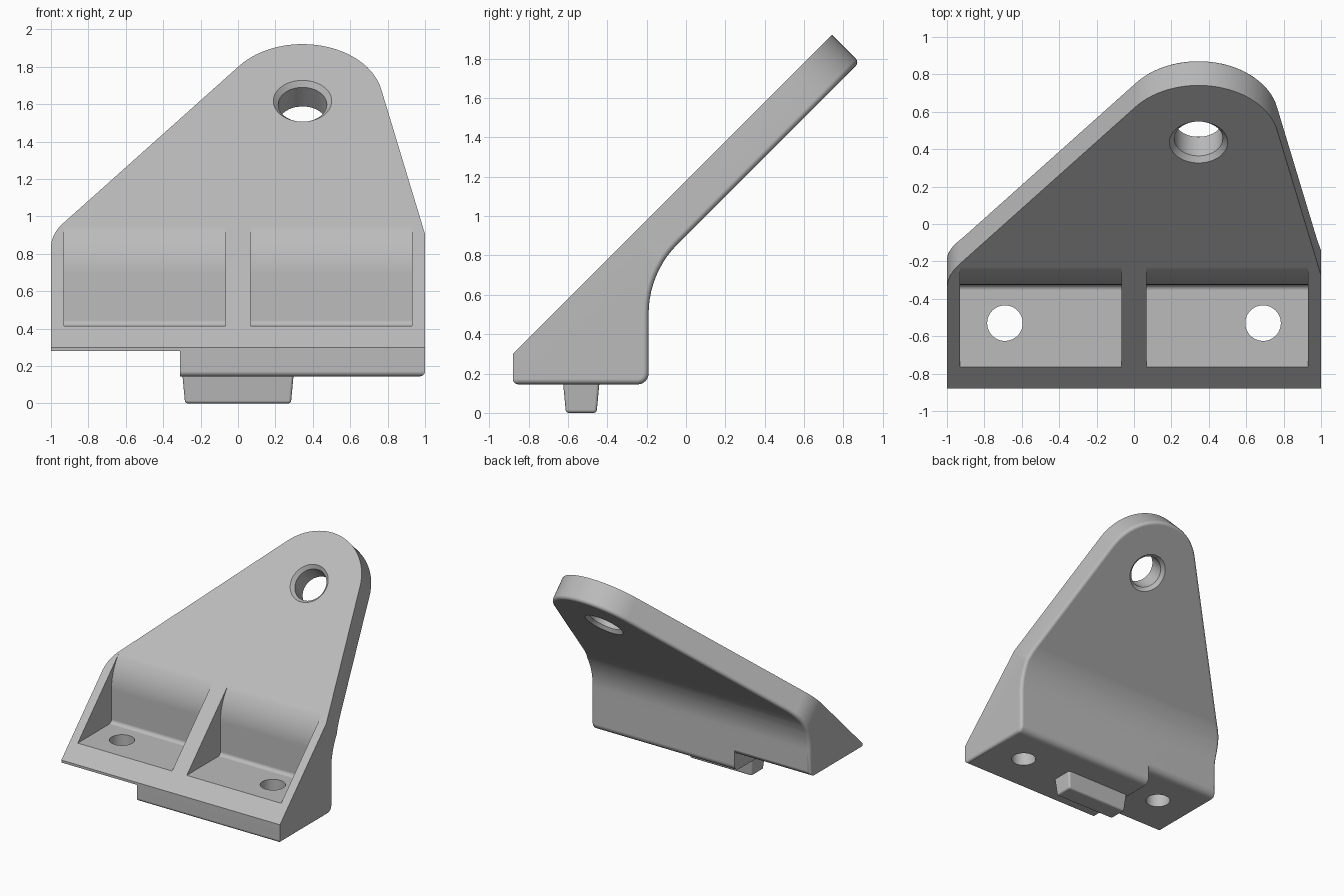
import bpy, bmesh, math
from mathutils import Vector

cube = bpy.data.objects.get("Cube")
if cube:
    bpy.data.objects.remove(cube, do_unlink=True)

grey = bpy.data.materials.new("plain_grey")
grey.use_nodes = True
colour = (0.5, 0.5, 0.5, 1)
grey.diffuse_color = colour
grey.node_tree.nodes["Principled BSDF"].inputs["Base Color"].default_value = colour

RISE = 1.18                                   # sloped face: z = y + RISE
NORMAL = Vector((0, -1, 1)).normalized()      # direction the sloped face looks


def rounded(corners, steps=10):
    """Turn (u, v, radius) corners into a filleted outline."""
    out = []
    for i, (u, v, r) in enumerate(corners):
        p = Vector((u, v))
        if not r:
            out.append(p)
            continue
        a = (Vector(corners[i - 1][:2]) - p).normalized()
        b = (Vector(corners[(i + 1) % len(corners)][:2]) - p).normalized()
        half = a.angle(b) / 2
        centre = p + (a + b).normalized() * r / math.sin(half)
        start = p + a * r / math.tan(half) - centre
        end = p + b * r / math.tan(half) - centre
        sweep = start.angle(end)
        for k in range(steps + 1):
            t = k / steps
            out.append(centre + (start * math.sin((1 - t) * sweep)
                                 + end * math.sin(t * sweep)) / math.sin(sweep))
    return out


def loft(name, rings):
    """Closed solid through a list of matching point rings."""
    bm = bmesh.new()
    loops = [[bm.verts.new(p) for p in ring] for ring in rings]
    n = len(loops[0])
    for lower, upper in zip(loops, loops[1:]):
        for i in range(n):
            j = (i + 1) % n
            bm.faces.new((lower[i], lower[j], upper[j], upper[i]))
    bm.faces.new(loops[0])
    bm.faces.new(loops[-1])
    bmesh.ops.recalc_face_normals(bm, faces=bm.faces)
    mesh = bpy.data.meshes.new(name)
    bm.to_mesh(mesh)
    bm.free()
    ob = bpy.data.objects.new(name, mesh)
    bpy.context.collection.objects.link(ob)
    return ob


def side_prism(name, corners, x0, x1):
    pts = rounded(corners)
    return loft(name, [[(x, p.x, p.y) for p in pts] for x in (x0, x1)])


def lathe(name, origin, axis, stations, sides=48):
    """Round solid with (radius, distance along axis) stations."""
    turn = Vector((0, 0, 1)).rotation_difference(axis)
    ring = [2 * math.pi * i / sides for i in range(sides)]
    return loft(name, [[origin + turn @ Vector((r * math.cos(a), r * math.sin(a), d))
                        for a in ring] for r, d in stations])


def activate(ob):
    bpy.ops.object.select_all(action='DESELECT')
    ob.select_set(True)
    bpy.context.view_layer.objects.active = ob


def combine(ob, cutter, operation):
    cutter.hide_render = True
    mod = ob.modifiers.new("cut", 'BOOLEAN')
    mod.operation, mod.solver, mod.object = operation, 'EXACT', cutter
    activate(ob)
    bpy.ops.object.modifier_apply(modifier=mod.name)
    bpy.data.objects.remove(cutter, do_unlink=True)


def round_edges(ob, wanted, radius):
    bm = bmesh.new()
    bm.from_mesh(ob.data)
    bmesh.ops.remove_doubles(bm, verts=bm.verts, dist=1e-5)
    bm.normal_update()
    edges = [e for e in bm.edges if len(e.link_faces) == 2
             and e.calc_face_angle_signed() > 0.6 and wanted(e)]
    bmesh.ops.bevel(bm, geom=edges, offset=radius, offset_type='OFFSET', segments=4,
                    profile=0.5, affect='EDGES', clamp_overlap=False)
    bm.to_mesh(ob.data)
    bm.free()


def finish(ob):
    ob.data.materials.clear()
    ob.data.materials.append(grey)
    activate(ob)
    bpy.ops.object.shade_smooth_by_angle(angle=math.radians(32))
    weighted = ob.modifiers.new("even_shading", 'WEIGHTED_NORMAL')
    weighted.keep_sharp = True


# Bracket body: side profile with a thick foot and a leaning plate
body = side_prism("bracket_body", [
    (-0.88, 0.145, 0), (-0.19, 0.145, 0.055), (-0.19, 0.71, 0.5),
    (1.3, 2.2, 0), (1.3, 2.48, 0), (-0.88, 0.30, 0)], -1.3, 1.3)

# Plate outline, laid out on the sloped face as (x, distance up the slope)
eye = Vector((0.345, 2.287))
eye_radius = 0.43


def tangent_angle(x, s, sign):
    d = Vector((x, s)) - eye
    return math.atan2(d.y, d.x) + sign * math.acos(eye_radius / d.length)


shoulder = 1.28
first = tangent_angle(1, shoulder, 1)
last = tangent_angle(-1, shoulder, -1) % (2 * math.pi)
corners = [(-1, -1, 0), (1, -1, 0), (1, shoulder, 0)]
for k in range(33):
    a = first + (last - first) * k / 32
    corners.append((eye.x + eye_radius * math.cos(a), eye.y + eye_radius * math.sin(a), 0))
corners.append((-1, shoulder, 0.29))


def on_slope(x, s, height=0.0):
    z = s / math.sqrt(2)
    return Vector((x, z - RISE, z)) + NORMAL * height


outline = loft("outline_cutter", [[on_slope(p.x, p.y, h) for p in rounded(corners)]
                                  for h in (0.4, -1.5)])
combine(body, outline, 'INTERSECT')


# Soften the back and bottom rims, keeping the sloped face and front corners crisp
def is_rim(edge):
    normals = [f.normal for f in edge.link_faces]
    if any(n.dot(NORMAL) > 0.95 for n in normals):
        return False
    upright = all(abs(n.z) < 0.1 for n in normals)
    return not (upright and any(n.y < -0.9 for n in normals))


round_edges(body, is_rim, 0.027)

# Raised underside on the right part of the foot
combine(body, side_prism("step_cutter", [
    (-1, 0, 0), (-1, 0.28, 0), (-0.188, 0.28, 0.062), (-0.188, 0.345, 0),
    (-0.1, 0.345, 0), (-0.1, 0, 0)], -1.2, -0.31), 'DIFFERENCE')

# Two pockets between the ribs, and a bolt hole in each
for side in (-1, 1):
    x0, x1 = sorted((side * 0.067, side * 0.93))
    combine(body, side_prism("pocket_cutter", [
        (-1.1, 0.415, 0), (-0.325, 0.415, 0.03), (-0.325, RISE - 0.323, 0.4),
        (-0.1, RISE - 0.098, 0), (-0.3, 1.3, 0), (-1.1, 1.3, 0)], x0, x1), 'DIFFERENCE')
    combine(body, lathe("bolt_hole_cutter", Vector((side * 0.69, -0.53, 0)),
                        Vector((0, 0, 1)), [(0.095, -0.1), (0.095, 0.6)]), 'DIFFERENCE')

# Chamfered eye hole through the plate
combine(body, lathe("eye_hole_cutter", on_slope(eye.x, eye.y), -NORMAL,
                    [(0.205, -0.05), (0.13, 0.027), (0.13, 0.171), (0.205, 0.248)]),
        'DIFFERENCE')
finish(body)

# Tapered locating tab under the foot
tab = loft("locating_tab", [
    [(sx * w, -0.532 + sy * d, z) for sx, sy in ((-1, -1), (1, -1), (1, 1), (-1, 1))]
    for w, d, z in ((0.283, 0.078, 0), (0.298, 0.093, 0.16))])
round_edges(tab, lambda e: min(v.co.z for v in e.verts) < 0.01, 0.015)
finish(tab)
